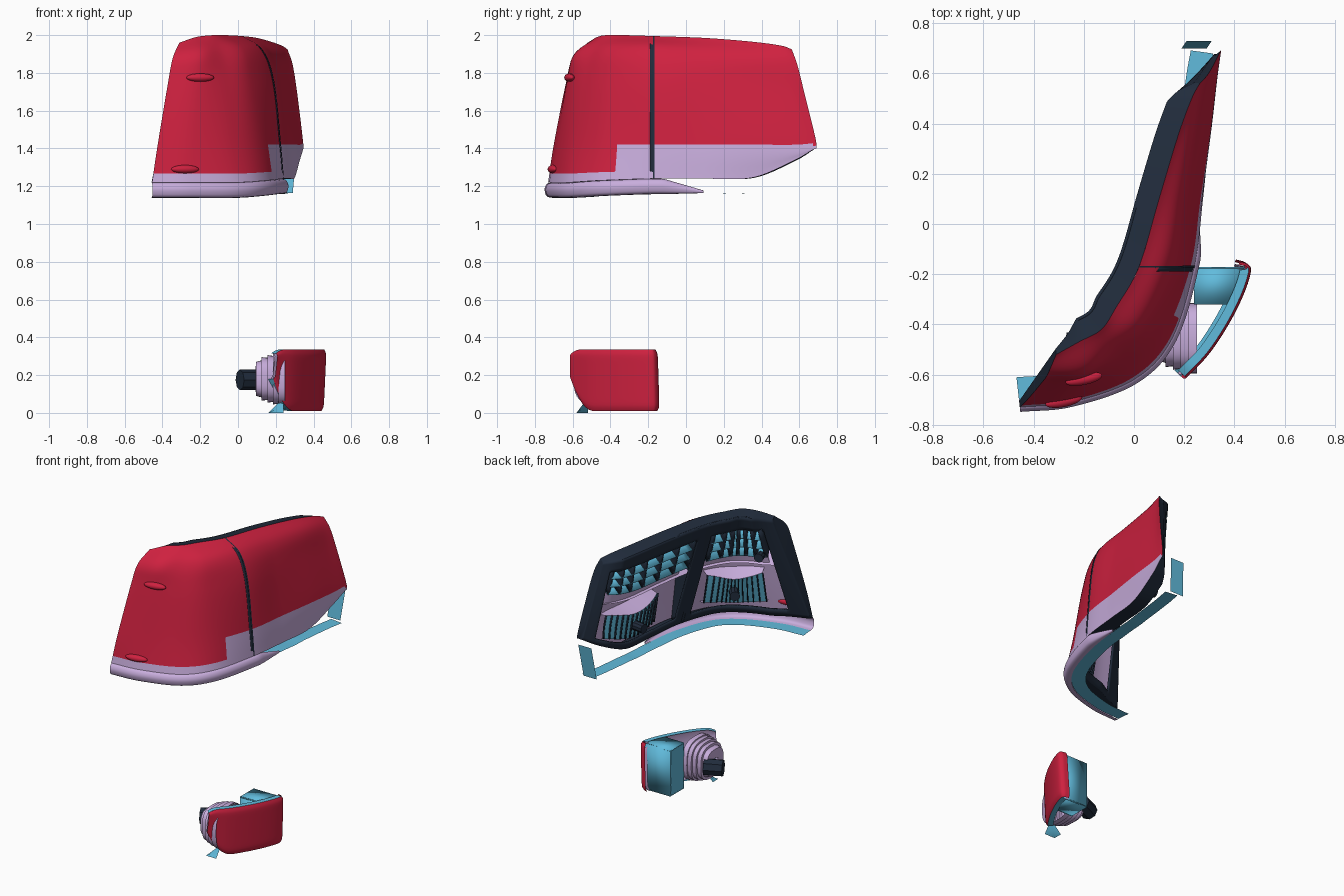
import bpy, bmesh, math
from mathutils import Vector as V

if "Cube" in bpy.data.objects:
    bpy.data.objects.remove(bpy.data.objects["Cube"])


def material(name, col):
    m = bpy.data.materials.new(name)
    m.diffuse_color = (*col, 1)
    m.use_nodes = True
    m.node_tree.nodes["Principled BSDF"].inputs["Base Color"].default_value = m.diffuse_color
    return m


RED = material("red", (0.62, 0.015, 0.05))
LILAC = material("lilac", (0.58, 0.42, 0.72))
CYAN = material("cyan", (0.12, 0.5, 0.72))
DARK = material("dark", (0.015, 0.025, 0.045))


def cr(p, t):
    """Catmull-Rom through p, t in 0..1"""
    n = len(p) - 1
    s = min(max(t, 0), 1) * n
    i = min(int(s), n - 1)
    s -= i
    b, c = p[i], p[i + 1]
    a = p[i - 1] if i else b * 2 - c
    d = p[i + 2] if i + 2 <= n else c * 2 - b
    return 0.5 * (2 * b + (c - a) * s + (2 * a - 5 * b + 4 * c - d) * s * s + (3 * b - a - 3 * c + d) * s ** 3)


def finish(bm, name, mat, angle=35):
    me = bpy.data.meshes.new(name)
    bm.to_mesh(me)
    bm.free()
    ob = bpy.data.objects.new(name, me)
    bpy.context.collection.objects.link(ob)
    me.materials.append(mat)
    bpy.context.view_layer.objects.active = ob
    bpy.ops.object.select_all(action='DESELECT')
    ob.select_set(True)
    bpy.ops.object.shade_smooth_by_angle(angle=math.radians(angle))
    return ob


def sheet(name, f, nu, nv, mat, ur=(0, 1), vr=(0, 1), keep=None, flip=False, thick=0):
    """Grid surface of f(u, v); keep(u, v, centre) selects faces"""
    bm = bmesh.new()
    us = [ur[0] + (ur[1] - ur[0]) * i / nu for i in range(nu + 1)]
    vs = [vr[0] + (vr[1] - vr[0]) * j / nv for j in range(nv + 1)]
    g = [[bm.verts.new(f(u, v)) for v in vs] for u in us]
    for i in range(nu):
        for j in range(nv):
            q = [g[i][j], g[i + 1][j], g[i + 1][j + 1], g[i][j + 1]]
            c = sum((w.co for w in q), V()) / 4
            if keep is None or keep((us[i] + us[i + 1]) / 2, (vs[j] + vs[j + 1]) / 2, c):
                bm.faces.new(q[::-1] if flip else q)
    bmesh.ops.delete(bm, geom=[w for w in bm.verts if not w.link_faces], context='VERTS')
    ob = finish(bm, name, mat)
    if thick:
        m = ob.modifiers.new("thickness", 'SOLIDIFY')
        m.thickness = thick
    return ob


def tube(name, a, b, r, mat, n=10):
    a, b = V(a), V(b)
    bm = bmesh.new()
    bmesh.ops.create_cone(bm, cap_ends=True, segments=n, radius1=r, radius2=r, depth=(b - a).length)
    ob = finish(bm, name, mat)
    ob.rotation_euler = (b - a).to_track_quat('Z', 'Y').to_euler()
    ob.location = (a + b) / 2
    return ob


# Upper lens: nine vertical sections, from the front inner edge round to the rear
ROWS = [
    (-.455, -.73, 1.22, -.425, -.70, 1.42, -.37, -.635, 1.75, -.345, -.60, 1.88, -.31, -.52, 1.96),
    (-.25, -.71, 1.22, -.235, -.675, 1.42, -.21, -.62, 1.75, -.20, -.585, 1.90, -.22, -.47, 1.99),
    (0, -.62, 1.22, -.03, -.59, 1.42, -.06, -.54, 1.75, -.09, -.50, 1.91, -.13, -.42, 2.0),
    (.15, -.46, 1.23, .12, -.44, 1.42, .07, -.42, 1.75, .03, -.39, 1.92, -.07, -.33, 2.0),
    (.24, -.17, 1.24, .225, -.17, 1.42, .19, -.17, 1.75, .13, -.17, 1.92, .02, -.17, 1.995),
    (.275, .1, 1.24, .265, .1, 1.42, .225, .1, 1.75, .185, .1, 1.90, .10, .1, 1.985),
    (.30, .35, 1.245, .305, .37, 1.42, .26, .35, 1.73, .235, .35, 1.88, .175, .35, 1.965),
    (.325, .56, 1.33, .33, .58, 1.42, .29, .54, 1.70, .268, .52, 1.86, .23, .50, 1.945),
    (.345, .675, 1.395, .345, .69, 1.43, .315, .63, 1.68, .29, .59, 1.84, .262, .56, 1.925)]
COLS = [[V(r[k:k + 3]) for k in range(0, 15, 3)] for r in ROWS]


def S(u, v):
    return cr([cr(c, v) for c in COLS], u)


def inward(u):
    t = S(min(u + .02, 1), .25) - S(max(u - .02, 0), .25)
    return V((-t.y, t.x, 0)).normalized()


def K(u, v):
    """Back opening of the housing"""
    dep = .25 + .75 * min(1, min(u, 1 - u) / .15)
    d = inward(u) * dep
    return (S(u, 0) + d * .10).lerp(S(u, 1) + d * .09 - V((0, 0, .02)), v)


def mix(k):
    return lambda u, v: S(u, v).lerp(K(u, v), k)


def clear(c):
    return c.z < 1.27 or (c.z < 1.42 and c.y > -.37)


sheet("red_lens", S, 128, 32, RED, keep=lambda u, v, c: not clear(c))
sheet("clear_lens", S, 128, 32, LILAC, keep=lambda u, v, c: clear(c))
sheet("lens_seam", lambda u, v: S(u, v) - inward(u) * .002, 1, 24, DARK, ur=(.498, .502))
sheet("inner_liner", mix(.12), 64, 20, LILAC, ur=(.01, .99), vr=(.01, .97), flip=True)

# Moulded bumps on the front of the lens
for x, y, z in ((-.2, -.617, 1.775), (-.28, -.705, 1.29)):
    bm = bmesh.new()
    bmesh.ops.create_uvsphere(bm, u_segments=20, v_segments=10, radius=1)
    bump = finish(bm, "lens_bump", RED)
    bump.scale, bump.location, bump.rotation_euler = (.075, .024, .022), (x, y, z), (0, 0, .2)

# Dark housing: rim walls, then the back frame with its divider
for nm, v in (("bottom", 0), ("top", 1)):
    sheet("rim_" + nm, lambda u, k, v=v: S(u, v).lerp(K(u, v), k), 64, 2, DARK, flip=v == 0)
for nm, u in (("front", 0), ("rear", 1)):
    sheet("rim_" + nm, lambda v, k, u=u: S(u, v).lerp(K(u, v), k), 24, 2, DARK, flip=u == 1)
sheet("back_frame", K, 100, 30, DARK, flip=True, thick=.012,
      keep=lambda u, v, c: u < .08 or u > .92 or abs(u - .5) < .03 or v < .07 or v > .87)
sheet("divider", lambda k, v: mix(k)(.5, v), 4, 24, DARK, vr=(0, .98), thick=.02)

# Each half: lamp grid, ledge, ribbed reflector
for nm, a, b in (("front", .12, .46), ("rear", .54, .9)):
    for v in (.60, .69, .78, .87):
        sheet(nm + "_grid_shelf", lambda u, k, v=v: mix(k)(u, v), 24, 1, CYAN, ur=(a, b), vr=(.4, 1), thick=.008)
    for i in range(7):
        u = a + (b - a) * i / 6
        sheet(nm + "_grid_post", lambda k, v, u=u: mix(k)(u, v), 1, 4, DARK, ur=(.45, 1), vr=(.60, .87), thick=.022)
    sheet(nm + "_grid_back", mix(.45), 24, 4, DARK, ur=(a, b), vr=(.6, .87), flip=True)
    sheet(nm + "_ledge", lambda u, k: mix(k)(u, .44 + .03 * k), 24, 2, LILAC, ur=(a - .04, b + .04), vr=(.1, .8))
    sheet(nm + "_ledge_face", mix(.7), 24, 6, LILAC, ur=(a, b), vr=(.45, .58), flip=True)
    m, w = (a + b) / 2, .12

    def bowl(u, v, m=m, w=w):
        return mix(.45 + .5 * (1 - ((u - m) / w) ** 2))(u, v)
    sheet(nm + "_bulb_reflector", bowl, 20, 6, CYAN, ur=(m - w, m + w), vr=(.1, .34), flip=True)
    for i in range(13):
        u = m - w + 2 * w * i / 12
        sheet(nm + "_reflector_rib", lambda k, v, u=u: bowl(u, v) + inward(u) * k, 1, 4, DARK,
              ur=(0, .01), vr=(.1, .34), thick=.006)
    for v in (.1, .34):
        sheet(nm + "_reflector_cap", lambda u, k, v=v: S(u, v).lerp(bowl(u, v), k), 20, 1, LILAC,
              ur=(m - w, m + w), vr=(.15, 1))
    p = bowl(m, .22)
    tube(nm + "_bulb_socket", p - inward(m) * .02, p + inward(m) * .08, .032, DARK)
p = mix(.5)(.15, .5)
tube("side_bulb_socket", p, p + inward(.15) * .1, .03, DARK)

# Lower trim: rounded moulding in front, thin ledge running to the rear
PROF = [V(p) for p in ((.02, 0, 0), (-.005, 0, -.006), (-.018, 0, -.03), (-.016, 0, -.055), (-.004, 0, -.076), (.03, 0, -.082))]


def trim(u, v):
    p, q = S(u, 0), cr(PROF, v)
    fade = min(1, max(0, (.64 - u) / .12))
    z = min(p.z, 1.24)
    return V((p.x, p.y, z + q.z * fade - .075 * (1 - fade))) + inward(u) * (q.x * fade + .03 * (1 - fade))


def ledge(u, k):
    p = S(u, 0)
    return V((p.x, p.y, min(p.z, 1.24) - .078)) + inward(u) * (.03 + .09 * k)


sheet("trim_moulding", trim, 64, 16, LILAC, ur=(0, .62), flip=True)
sheet("trim_ledge", ledge, 72, 2, CYAN)
sheet("trim_end_plate", lambda a, b: V((.19 + .1 * a + .02 * b, .70 + .03 * b, 1.165 + .22 * b)), 2, 4, CYAN)

# Lower lamp: curved red lens
PATH = [V((x, y, 0)) for x, y in ((.21, -.615), (.30, -.52), (.38, -.40), (.44, -.28), (.468, -.19), (.455, -.16), (.42, -.15))]


def low(u, v, inset=0):
    p = cr(PATH, u)
    t = cr(PATH, min(u + .01, 1)) - cr(PATH, max(u - .01, 0))
    n = V((-t.y, t.x, 0)).normalized()
    zb = .01 + .17 * max(0, (-.49 - p.y) / .125) ** 2.4
    zt = .335 - .02 * max(0, (-.57 - p.y) / .045) ** 2
    edge = .012 * (abs(2 * v - 1) ** 12)
    return V((p.x - .015 * (1 - v), p.y + .01 * (v - 1) * -1 * u, zb + (zt - zb) * v)) + n * (inset + edge)


sheet("lower_lens", low, 48, 20, RED)
sheet("lower_lens_liner", lambda u, v: low(u, v, .018), 48, 8, LILAC, flip=True)
for v in (0, 1):
    sheet("lower_lens_rim", lambda u, k, v=v: low(u, v, .035 * k), 48, 1, CYAN, ur=(0, .8), flip=v == 0)

# Lower lamp: open box behind the rear of the lens
C4 = [V(p) for p in ((.42, -.172, .012), (.42, -.172, .328), (.42, -.32, .328), (.42, -.32, .012))]
for i in range(4):
    A, B = C4[i], C4[(i + 1) % 4]

    def wall(a, k, A=A, B=B):
        p = A.lerp(B, a)
        return V((.24 + (p.x - .24 + (.02 if p.y > -.25 else -.03)) * k, p.y, p.z))
    sheet("lower_box_wall", wall, 1, 1, CYAN, thick=.006)
sheet("lower_box_back", lambda a, b: V((.24, -.32 + .148 * a, .012 + .316 * b)), 1, 1, CYAN)

# Lower lamp: stepped reflector bowl with its socket
STEPS = [(.25, .14), (.215, .14), (.215, .132), (.185, .135), (.185, .122), (.155, .126), (.155, .112),
         (.125, .115), (.125, .098), (.095, .09), (.092, .03)]


def step_bowl(a, s):
    x, r = STEPS[round(s * 10)]
    c, n = math.cos(a * math.tau), math.sin(a * math.tau)
    sq = lambda w: math.copysign(abs(w) ** .7, w)
    return V((x, -.455 + r * sq(c), .18 + r * sq(n)))


sheet("lower_reflector", step_bowl, 32, 10, LILAC)
tube("lower_bulb_socket", (.12, -.37, .175), (.01, -.42, .175), .055, DARK, 8)
sheet("lower_floor_tab", lambda a, b: V((.16 + .08 * a, -.58 + .06 * b, .08 * a * b)), 2, 2, CYAN)
